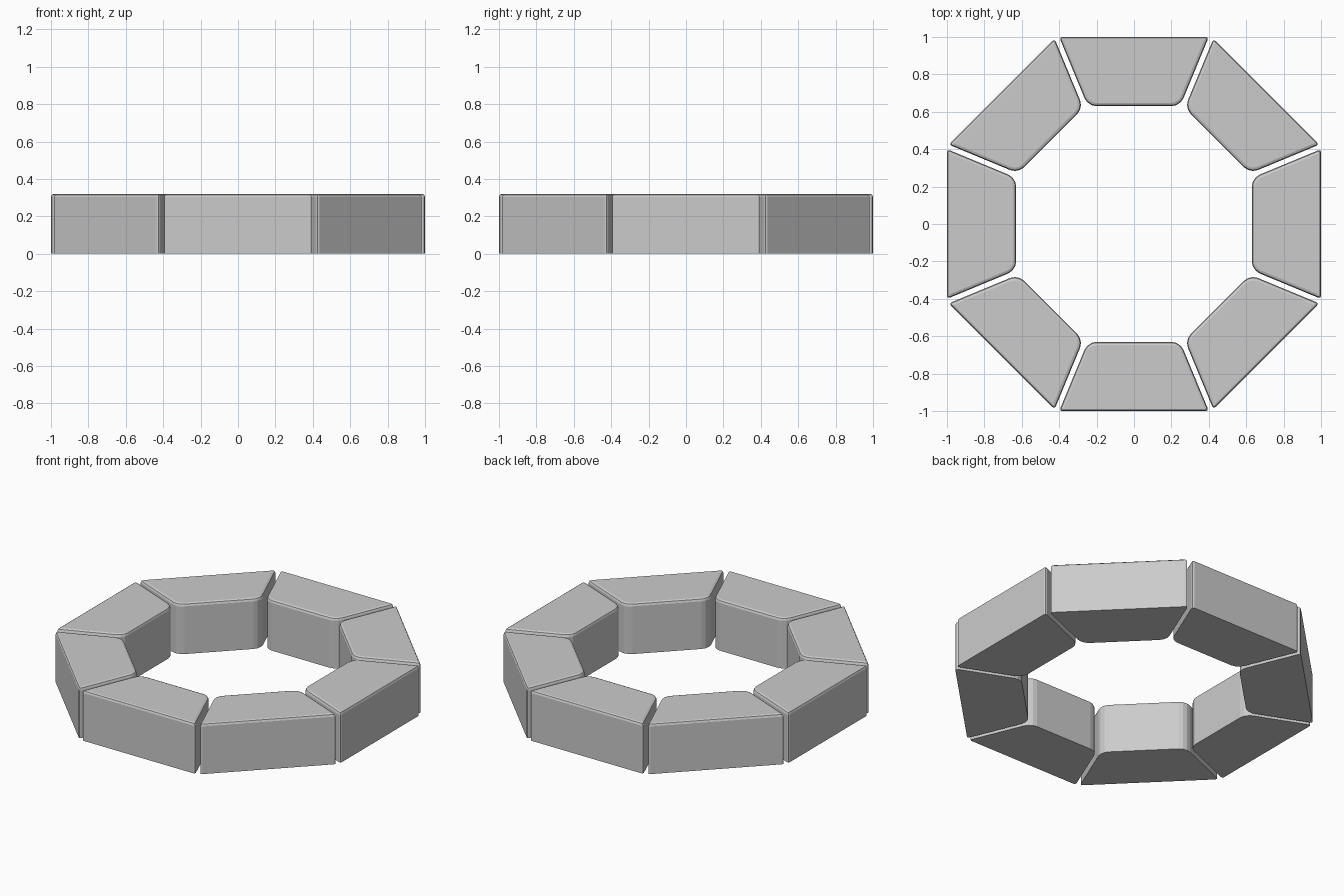
import bpy, bmesh, math

if "Cube" in bpy.data.objects:
    bpy.data.objects.remove(bpy.data.objects["Cube"])

OUTER, INNER, HEIGHT = 1.0, 0.63, 0.32
COUNT, HALF_GAP = 8, 0.013
half_angle = math.pi / COUNT


def half_width(dist):
    """Half the block width at a distance from the ring centre."""
    return dist * math.tan(half_angle) - HALF_GAP / math.cos(half_angle)


def round_upright_edges(bm, radius_side, width, segments):
    edges = [e for e in bm.edges
             if abs(e.verts[0].co.z - e.verts[1].co.z) > 0.1
             and abs(e.verts[0].co.y + radius_side) < 1e-4]
    bmesh.ops.bevel(bm, geom=edges, offset=width, offset_type='OFFSET',
                    segments=segments, profile=0.5, affect='EDGES')


# One tapered block: trapezoid footprint pulled up
bm = bmesh.new()
wo, wi = half_width(OUTER), half_width(INNER)
base = bm.faces.new([bm.verts.new((x, y, 0)) for x, y in
                     ((-wo, -OUTER), (wo, -OUTER), (wi, -INNER), (-wi, -INNER))])
grown = bmesh.ops.extrude_face_region(bm, geom=[base], use_keep_orig=True)
for v in grown["geom"]:
    if isinstance(v, bmesh.types.BMVert):
        v.co.z = HEIGHT
bmesh.ops.recalc_face_normals(bm, faces=bm.faces)

# Soft inner corners, tighter outer corners, eased top rim
round_upright_edges(bm, INNER, 0.045, 3)
round_upright_edges(bm, OUTER, 0.016, 2)
rim = [e for e in bm.edges if all(v.co.z > HEIGHT - 1e-4 for v in e.verts)]
bmesh.ops.bevel(bm, geom=rim, offset=0.017, offset_type='OFFSET',
                segments=2, profile=0.5, affect='EDGES')
bmesh.ops.recalc_face_normals(bm, faces=bm.faces)

mesh = bpy.data.meshes.new("ring_block")
bm.to_mesh(mesh)
bm.free()

# Eight blocks around the ring
for i in range(COUNT):
    block = bpy.data.objects.new(f"ring_block_{i + 1}", mesh)
    block.rotation_euler.z = i * math.tau / COUNT
    bpy.context.collection.objects.link(block)
